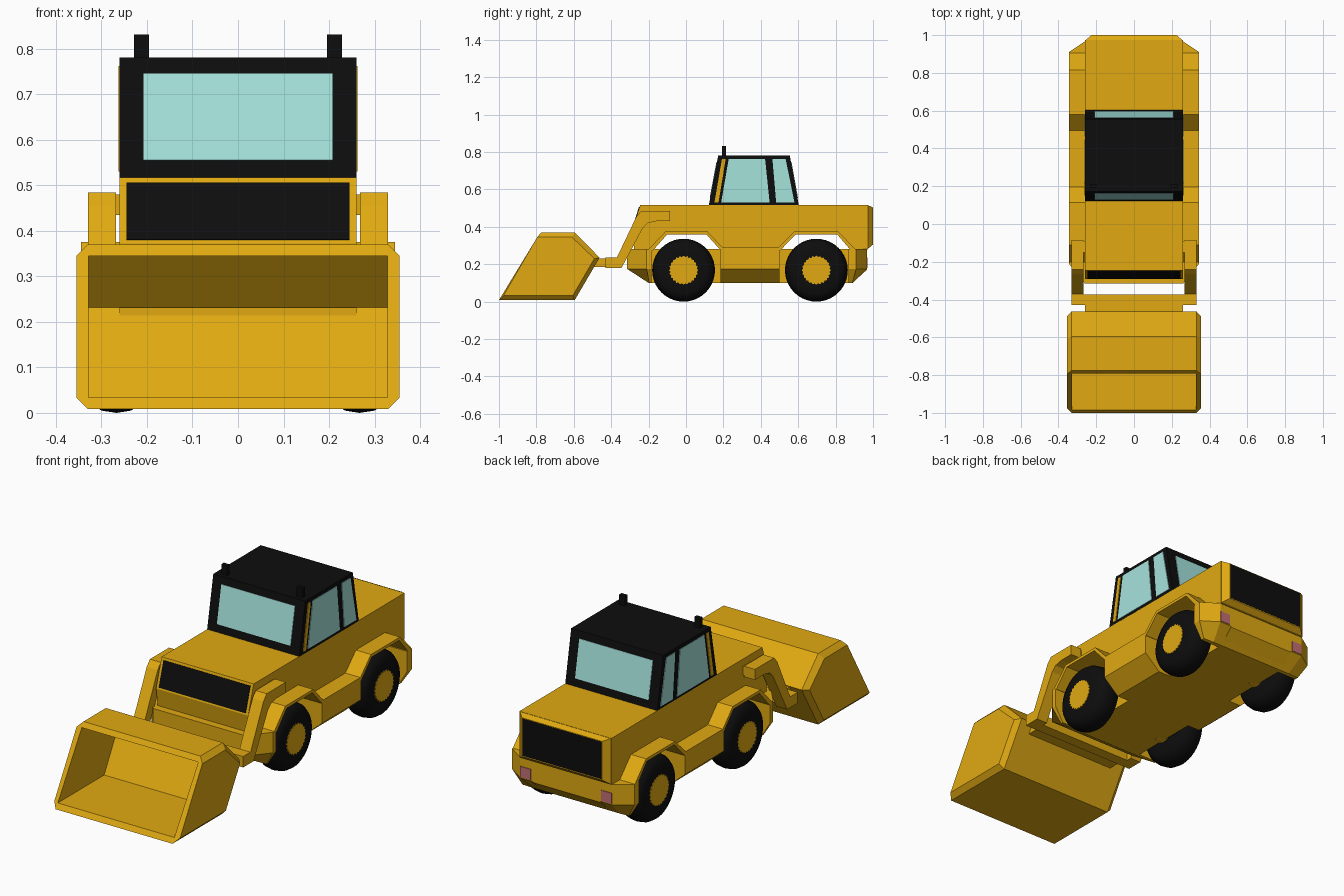
import bpy, bmesh
from math import sin, cos, pi
from mathutils import Vector

if "Cube" in bpy.data.objects:
    bpy.data.objects.remove(bpy.data.objects["Cube"])


def material(name, rgb):
    m = bpy.data.materials.new(name)
    m.diffuse_color = (*rgb, 1)
    m.use_nodes = True
    m.node_tree.nodes["Principled BSDF"].inputs["Base Color"].default_value = m.diffuse_color
    return m


YELLOW = material("yellow_paint", (0.75, 0.40, 0.006))
BLACK = material("black", (0.004, 0.004, 0.004))
GLASS = material("glass", (0.38, 0.77, 0.72))
PINK = material("tail_light", (0.55, 0.16, 0.18))


def loft(name, rings, mat):
    """Skin a list of equal-length 3D loops and cap both ends."""
    bm = bmesh.new()
    loops = [[bm.verts.new(p) for p in r] for r in rings]
    n = len(loops[0])
    for a, b in zip(loops, loops[1:]):
        for i in range(n):
            j = (i + 1) % n
            bm.faces.new((a[i], a[j], b[j], b[i]))
    bm.faces.new(loops[0])
    bm.faces.new(loops[-1])
    bmesh.ops.recalc_face_normals(bm, faces=bm.faces)
    me = bpy.data.meshes.new(name)
    bm.to_mesh(me)
    bm.free()
    ob = bpy.data.objects.new(name, me)
    bpy.context.collection.objects.link(ob)
    me.materials.append(mat)
    return ob


def prism(name, yz, x0, x1, mat):
    return loft(name, [[(x, y, z) for y, z in yz] for x in (x0, x1)], mat)


def box(name, x, y, z, mat):
    return prism(name, [(y[0], z[0]), (y[1], z[0]), (y[1], z[1]), (y[0], z[1])], *x, mat)


def panel(name, pts, mat, t=0.006):
    """Thin plate centred on a flat outline."""
    p = [Vector(v) for v in pts]
    n = (p[1] - p[0]).cross(p[2] - p[0]).normalized() * t / 2
    return loft(name, [[v - n for v in p], [v + n for v in p]], mat)


def ring(x, y, z, r, n):
    return [(x, y + r * cos(2 * pi * i / n), z + r * sin(2 * pi * i / n)) for i in range(n)]


SIDES = (("left", -1), ("right", 1))

# Upper body: hood profile with both wheel arches cut into its underside
arch = [(-0.20, 0.28), (-0.11, 0.375), (0.115, 0.375), (0.195, 0.29),
        (0.495, 0.29), (0.58, 0.375), (0.815, 0.375), (0.905, 0.28)]
under = [(-0.18, 0.27), (-0.10, 0.36), (0.108, 0.36), (0.188, 0.272),
         (0.502, 0.272), (0.587, 0.36), (0.808, 0.36), (0.885, 0.27)]
hood = [(-0.245, 0.517), (-0.29, 0.372), (-0.275, 0.27)] + under + [(0.973, 0.28), (0.973, 0.517)]
prism("upper_body", hood, -0.26, 0.26, YELLOW)


def rect(w, y, z0, z1):
    return [(-w, y, z0), (w, y, z0), (w, y, z1), (-w, y, z1)]


# Tapered rear of the hood and the two grilles
loft("hood_rear", [rect(0.26, 0.97, 0.28, 0.517), rect(0.226, 1.0, 0.305, 0.503)], YELLOW)
panel("rear_grille", rect(0.222, 0.998, 0.31, 0.50), BLACK)
panel("front_grille", [(-0.245, -0.288, 0.38), (0.245, -0.288, 0.38),
                       (0.245, -0.249, 0.505), (-0.245, -0.249, 0.505)], BLACK)

# Chassis between the wheels
prism("chassis", [(-0.31, 0.28), (-0.31, 0.18), (-0.20, 0.10), (0.89, 0.10),
                  (0.967, 0.17), (0.967, 0.28)], -0.19, 0.19, YELLOW)


def bumper(name, y_in, y_mid, y_out, y_low):
    """Full-width block with chamfered corners and a sloping underside."""
    def loop(w, wo, a, b, c, z):
        return [(-w, a, z), (w, a, z), (w, b, z), (wo, c, z), (-wo, c, z), (-w, b, z)]
    low_mid = (y_in + y_mid) / 2
    loft(name, [loop(0.345, 0.26, y_in, y_mid, y_out, 0.28),
                loop(0.345, 0.26, y_in, y_mid, y_out, 0.175),
                loop(0.30, 0.24, y_in, low_mid, y_low, 0.10)], YELLOW)


bumper("front_bumper", -0.185, -0.21, -0.315, -0.20)
bumper("rear_bumper", 0.87, 0.91, 0.967, 0.892)

for side, s in SIDES:
    # Fender strip over both wheels
    prism(side + "_fender", arch + under[::-1], s * 0.25, s * 0.345, YELLOW)
    # Side step
    prof = [(0.17, 0.285), (0.345, 0.285), (0.345, 0.175), (0.26, 0.10), (0.17, 0.10)]
    loft(side + "_step", [[(s * x, y, z) for x, z in prof] for y in (0.185, 0.50)], YELLOW)
    # Tail light
    box(side + "_tail_light", (s * 0.2, s * 0.258), (0.96, 0.97), (0.18, 0.235), PINK)
    # Bucket arm
    prism(side + "_arm", [(-0.085, 0.484), (-0.24, 0.484), (-0.265, 0.455), (-0.37, 0.235),
                          (-0.43, 0.235), (-0.43, 0.18), (-0.345, 0.18), (-0.23, 0.395),
                          (-0.205, 0.42), (-0.16, 0.43), (-0.085, 0.43)],
          s * 0.268, s * 0.33, YELLOW)
    box(side + "_arm_pivot", (s * 0.25, s * 0.27), (-0.15, -0.09), (0.435, 0.48), YELLOW)
    # Roof post
    box(side + "_roof_post", (s * 0.196, s * 0.229), (0.193, 0.213), (0.77, 0.831), BLACK)
    # Wheels
    for end, y in (("front", -0.013), ("rear", 0.697)):
        tire_prof = [(0.20, 0.08), (0.20, 0.125), (0.212, 0.148), (0.235, 0.163), (0.267, 0.168),
                     (0.30, 0.163), (0.323, 0.148), (0.335, 0.125), (0.335, 0.08)]
        tire = loft(f"{end}_{side}_tire", [ring(s * x, y, 0.168, r, 40) for x, r in tire_prof], BLACK)
        bpy.ops.object.select_all(action='DESELECT')
        tire.select_set(True)
        bpy.context.view_layer.objects.active = tire
        bpy.ops.object.shade_smooth_by_angle(angle=0.7)
        teeth = []
        for i in range(48):
            r, a = (0.078, 0.071)[i % 2], 2 * pi * i / 48
            teeth.append((y + r * cos(a), 0.168 + r * sin(a)))
        prism(f"{end}_{side}_hub", teeth, s * 0.32, s * 0.338, YELLOW)
        loft(f"{end}_{side}_axle", [ring(s * x, y, 0.168, 0.07, 24) for x in (0.15, 0.205)], YELLOW)

# Cross bar and mount behind the bucket
box("arm_crossbar", (-0.33, 0.33), (-0.43, -0.372), (0.18, 0.236), YELLOW)
box("bucket_mount", (-0.26, 0.26), (-0.51, -0.42), (0.185, 0.231), YELLOW)

# Bucket: bevelled shell with a cavity cut from the front
outer = [(-1.0, 0.008), (-0.775, 0.37), (-0.595, 0.37), (-0.462, 0.235), (-0.595, 0.008)]
inner = [(-0.975, 0.033), (-0.795, 0.345), (-0.61, 0.345), (-0.49, 0.23), (-0.605, 0.033)]
bucket = loft("bucket", [[(x, y, z) for y, z in p] for x, p in
                         ((-0.355, inner), (-0.33, outer), (0.33, outer), (0.355, inner))], YELLOW)
cutter = prism("bucket_cutter", [(-1.2, 0.034), (-1.0, 0.345), (-0.61, 0.345),
                                 (-0.50, 0.232), (-0.61, 0.034)], -0.329, 0.329, YELLOW)
cutter.hide_render = True
mod = bucket.modifiers.new("cavity", 'BOOLEAN')
mod.operation, mod.solver, mod.object = 'DIFFERENCE', 'EXACT', cutter
bpy.context.view_layer.objects.active = bucket
bpy.ops.object.modifier_apply(modifier=mod.name)
bpy.data.objects.remove(cutter)

# Cab with sloping front and rear
Y0, Y1, Y2, Y3, ZB, ZT = 0.122, 0.172, 0.555, 0.603, 0.515, 0.781
prism("cab", [(Y0, ZB), (Y1, ZT), (Y2, ZT), (Y3, ZB)], -0.26, 0.26, BLACK)


def slope(a, b, z):
    return a + (b - a) * (z - ZB) / (ZT - ZB)


# Front and rear glass
for name, a, b in (("windshield", Y0, Y1), ("rear_window", Y3, Y2)):
    lo, hi = slope(a, b, 0.555), slope(a, b, 0.745)
    panel(name, [(-0.208, lo, 0.555), (0.208, lo, 0.555), (0.208, hi, 0.745), (-0.208, hi, 0.745)], GLASS)

# Side glass and the yellow door pillar (bottom and top y ranges)
for name, b0, b1, t1, t0, mat in (("door_window", 0.188, 0.447, 0.423, 0.228, GLASS),
                                  ("quarter_window", 0.482, 0.58, 0.533, 0.462, GLASS),
                                  ("door_pillar", 0.152, 0.174, 0.212, 0.192, YELLOW)):
    for side, s in SIDES:
        panel(f"{side}_{name}", [(s * 0.26, b0, 0.53), (s * 0.26, b1, 0.53),
                                 (s * 0.26, t1, 0.762), (s * 0.26, t0, 0.762)], mat)
